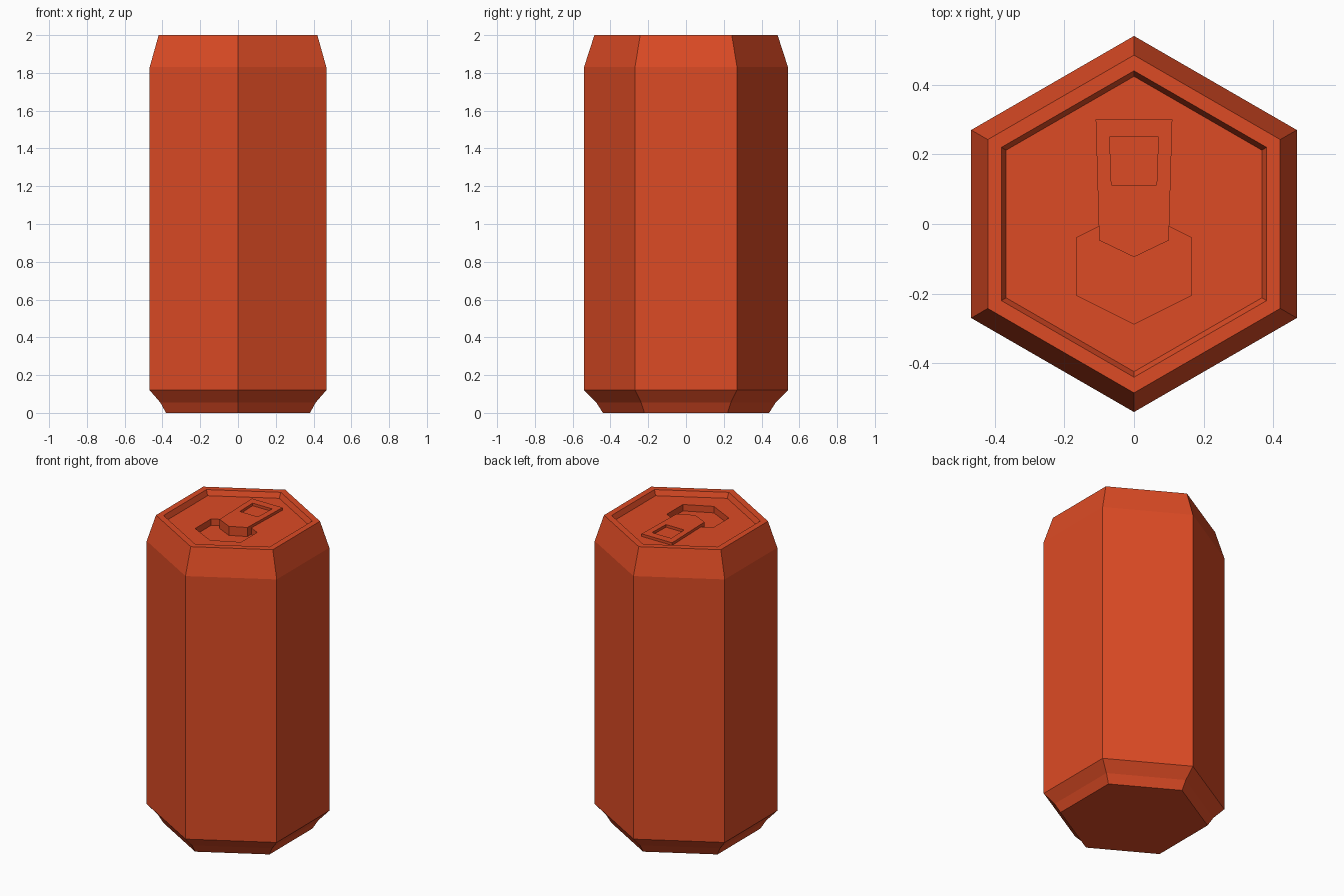
import bpy
import bmesh
from math import cos, sin, pi

default = bpy.data.objects.get("Cube")
if default:
    bpy.data.objects.remove(default, do_unlink=True)

red = bpy.data.materials.new("orange_red")
red.use_nodes = True
colour = (0.72, 0.07, 0.018, 1)
red.diffuse_color = colour
red.node_tree.nodes["Principled BSDF"].inputs["Base Color"].default_value = colour


def hexagon(rx, ry, z, y=0):
    """Six points with corners on the front and back."""
    return [(rx * cos(pi / 6 + i * pi / 3), y + ry * sin(pi / 6 + i * pi / 3), z)
            for i in range(6)]


def skin(bm, rings, closed=False):
    """Join successive rings of points with quads."""
    loops = [[bm.verts.new(p) for p in ring] for ring in rings]
    pairs = list(zip(loops, loops[1:]))
    if closed:
        pairs.append((loops[-1], loops[0]))
    for a, b in pairs:
        n = len(a)
        for i in range(n):
            j = (i + 1) % n
            bm.faces.new((a[i], a[j], b[j], b[i]))
    return loops


def finish(bm, name):
    bmesh.ops.recalc_face_normals(bm, faces=bm.faces)
    mesh = bpy.data.meshes.new(name)
    bm.to_mesh(mesh)
    bm.free()
    mesh.materials.append(red)
    obj = bpy.data.objects.new(name, mesh)
    bpy.context.collection.objects.link(obj)
    return obj


LID, FLOOR, TAB_TOP = 1.967, 1.925, 1.984

# Can body: outer wall, rim, sunken lid and drinking hole in one skin
profile = [(0.44, 0), (0.475, 0.055), (0.54, 0.12), (0.54, 1.83),
           (0.485, 2), (0.44, 2), (0.424, LID)]
rings = [hexagon(r, r, z) for r, z in profile]
hole_rx = 0.165 / cos(pi / 6)
rings += [hexagon(hole_rx, 0.165, z, -0.122) for z in (LID, FLOOR)]
bm = bmesh.new()
loops = skin(bm, rings)
bm.faces.new(loops[0])
bm.faces.new(loops[-1])
finish(bm, "can_body")

# Pull tab: tapered plate with a pointed nose and a finger hole;
# the outline and hole share point counts so they can be skinned together
outer = [(0.11, 0.30), (-0.11, 0.30), (-0.1, -0.047), (0, -0.095), (0.1, -0.047)]
inner = [(0.07, 0.25), (-0.07, 0.25), (-0.065, 0.112), (0, 0.112), (0.065, 0.112)]
bm = bmesh.new()
skin(bm, [[(x, y, z) for x, y in outline] for outline, z in
          ((outer, FLOOR), (outer, TAB_TOP), (inner, TAB_TOP), (inner, FLOOR))],
     closed=True)
finish(bm, "pull_tab")
